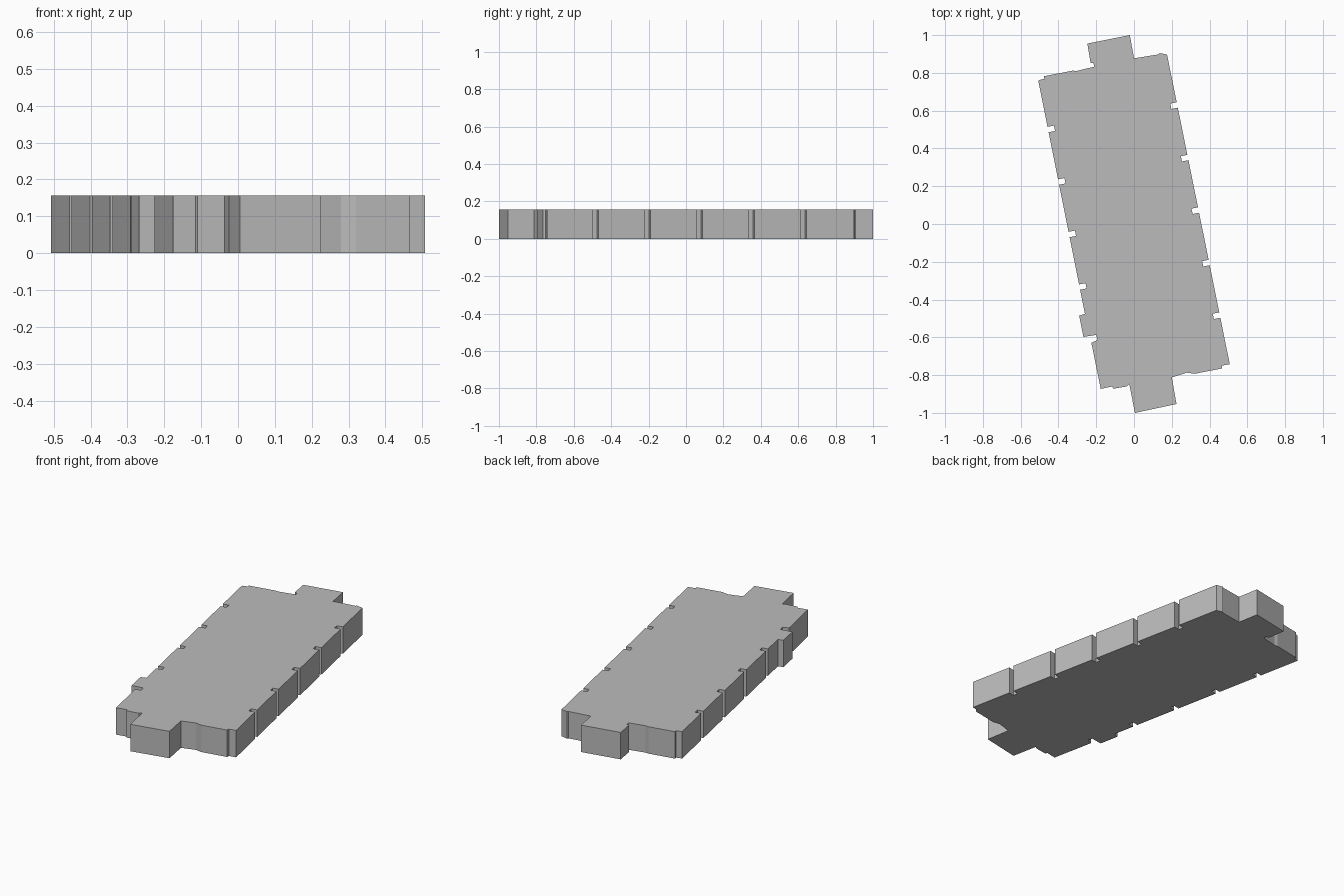
import bpy
import bmesh
from mathutils import Vector

HEIGHT = 0.157
NOTCH_WIDTH = 0.029
NOTCH_DEPTH = 0.035
NOTCH_SPACING = 0.278

# Remove the default object
default_cube = bpy.data.objects.get("Cube")
if default_cube:
    bpy.data.objects.remove(default_cube, do_unlink=True)


def make_material(name, value):
    material = bpy.data.materials.new(name)
    material.use_nodes = True
    colour = (value, value, value, 1.0)
    material.diffuse_color = colour
    material.node_tree.nodes["Principled BSDF"].inputs["Base Color"].default_value = colour
    return material


def notched_wall(start, end, first_y, count):
    """Corner points of a straight wall with evenly spaced square notches.

    The outline runs counterclockwise, so the inside is on the left."""
    start, end = Vector(start), Vector(end)
    along = (end - start).normalized()
    inward = Vector((-along.y, along.x)) * NOTCH_DEPTH
    half = along * NOTCH_WIDTH / 2
    step = NOTCH_SPACING if along.y > 0 else -NOTCH_SPACING
    points = [start]
    for i in range(count):
        factor = (first_y + i * step - start.y) / (end.y - start.y)
        centre = start.lerp(end, factor)
        points += [centre - half, centre - half + inward,
                   centre + half + inward, centre + half]
    return points + [end]


def extrude_outline(name, points, height, material):
    mesh = bpy.data.meshes.new(name)
    bm = bmesh.new()
    base = bm.faces.new([bm.verts.new((p[0], p[1], 0)) for p in points])
    result = bmesh.ops.extrude_face_region(bm, geom=[base], use_keep_orig=True)
    top = [v for v in result["geom"] if isinstance(v, bmesh.types.BMVert)]
    bmesh.ops.translate(bm, vec=(0, 0, height), verts=top)
    bmesh.ops.recalc_face_normals(bm, faces=bm.faces)
    bm.to_mesh(mesh)
    bm.free()
    mesh.materials.append(material)
    obj = bpy.data.objects.new(name, mesh)
    bpy.context.collection.objects.link(obj)
    return obj


# Front end: projecting bay and stepped shoulders
front_end = [
    (-0.115, -0.86), (-0.11, -0.872), (-0.037, -0.86), (-0.025, -0.848),
    (0.005, -1.0), (0.225, -0.953), (0.2, -0.812), (0.28, -0.787),
    (0.32, -0.793), (0.466, -0.765), (0.466, -0.75),
]

# Left long wall, with five notches
left_wall = notched_wall((0.507, -0.742), (0.175, 0.897), -0.482, 5)

# Back end: projecting bay and stepped shoulders
back_end = [
    (0.135, 0.905), (0.13, 0.898), (0.0, 0.877), (-0.022, 1.0),
    (-0.247, 0.955), (-0.23, 0.852), (-0.215, 0.852), (-0.21, 0.833),
    (-0.305, 0.81), (-0.325, 0.812), (-0.478, 0.782), (-0.475, 0.769),
]

# Right long wall, with four notches and a small side bay
right_wall = notched_wall((-0.507, 0.76), (-0.26, -0.475), 0.5, 4)
side_bay = [
    (-0.29, -0.485), (-0.268, -0.598), (-0.2, -0.587), (-0.193, -0.615),
    (-0.226, -0.628), (-0.176, -0.873),
]

grey = make_material("plain_grey", 0.5)
outline = front_end + left_wall + back_end + right_wall + side_bay
extrude_outline("building_block", outline, HEIGHT, grey)
